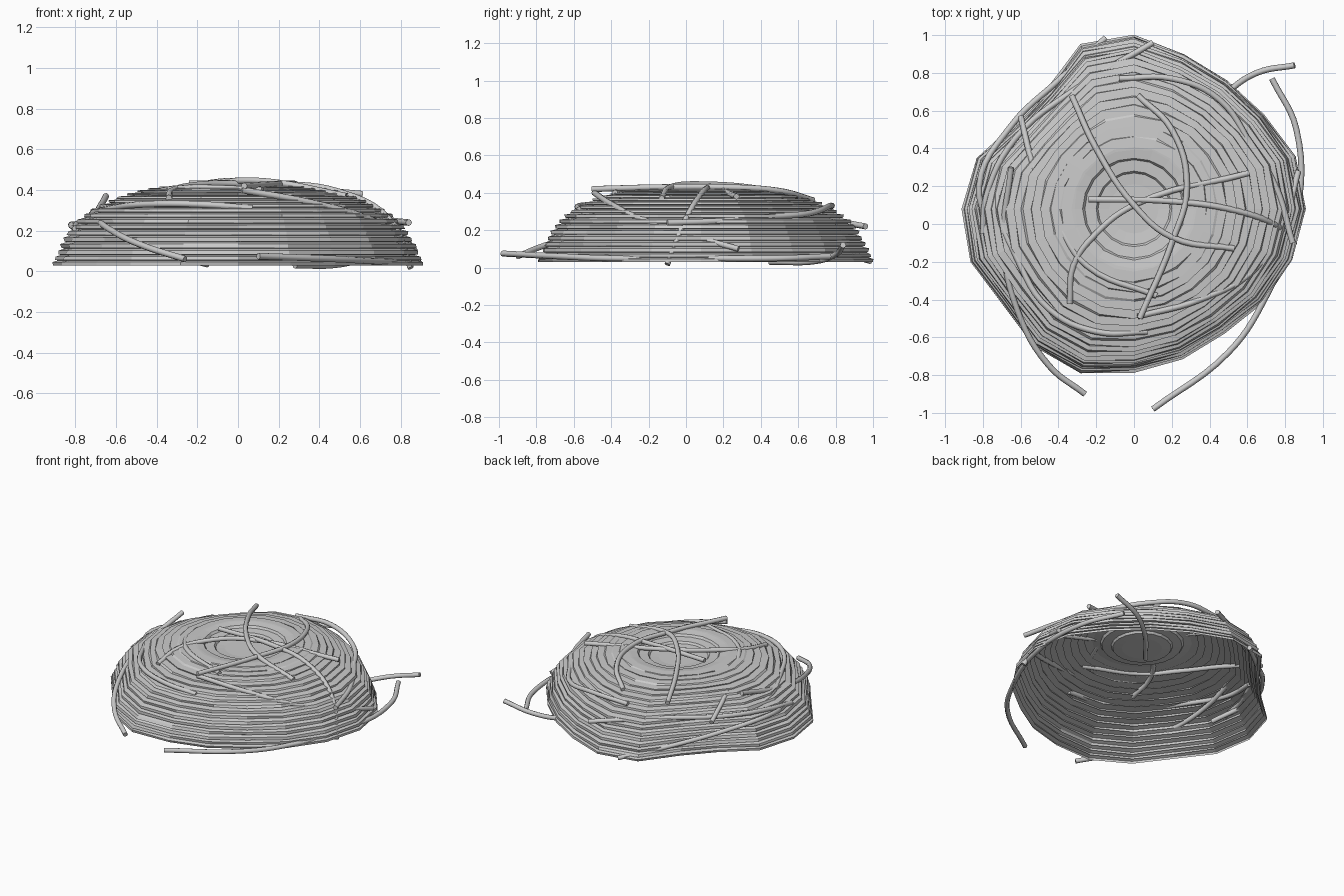
import bpy, bmesh, math, random

if "Cube" in bpy.data.objects:
    bpy.data.objects.remove(bpy.data.objects["Cube"])

random.seed(4)
CY = 0.08      # centre of the mound in y
SIDES = 20

# Uneven outline of the base: radius every 18 degrees, starting at +x
OUTLINE = [.91, .90, .85, .84, .86, .92, .91, .78, .77, .875,
           .91, .91, .86, .90, .915, .86, .83, .81, .84, .88]

# Overall slope of the mound: (radius, height)
SLOPE = [(.91, .03), (.885, .08), (.855, .14), (.82, .20), (.77, .255),
         (.70, .305), (.62, .345), (.53, .38), (.43, .405), (.33, .42)]
STEPS = 17


def slope_at(t):
    f = t * (len(SLOPE) - 1)
    i = min(int(f), len(SLOPE) - 2)
    f -= i
    a, b = SLOPE[i], SLOPE[i + 1]
    return a[0] + (b[0] - a[0]) * f, a[1] + (b[1] - a[1]) * f


# Stepped profile: every layer is a short wall with an overhanging lip
profile = []
for i in range(STEPS):
    r0, z0 = slope_at(i / STEPS)
    r1, z1 = slope_at((i + 1) / STEPS)
    profile.append((r0 + .006, z0, .006))
    profile.append((r0 + .003, z0 + (z1 - z0) * .6, .006))
    profile.append((r1 - .012, z0 + (z1 - z0) * .9, .006))
# Shallow dish at the top
profile += [(.33, .42, .003), (.27, .412, .003), (.26, .397, 0),
            (.20, .392, 0), (.19, .378, 0), (.13, .373, 0)]

bm = bmesh.new()
rings = []
for n, (r, z, jitter) in enumerate(profile):
    k = min(1, max(0, (r - .35) / .55))       # outline fades to a circle
    ring = []
    for s in range(SIDES):
        a = math.tau * s / SIDES
        rough = random.uniform(-jitter, jitter) if n else 0
        rr = r * (1 + (OUTLINE[s] / .91 - 1) * k) + rough
        if n == 0:
            rr = OUTLINE[s]
        ring.append(bm.verts.new((rr * math.cos(a), CY + rr * math.sin(a), z)))
    rings.append(ring)
for lo, hi in zip(rings, rings[1:]):
    for s in range(SIDES):
        t = (s + 1) % SIDES
        bm.faces.new((lo[s], lo[t], hi[t], hi[s]))
bm.faces.new(rings[-1])
mesh = bpy.data.meshes.new("mound_shell")
bm.to_mesh(mesh)
bm.free()
bpy.context.collection.objects.link(bpy.data.objects.new("mound_shell", mesh))


# Loose twigs laid over the mound
def twig(name, pts, radius=.016):
    cu = bpy.data.curves.new(name, 'CURVE')
    cu.dimensions = '3D'
    cu.bevel_depth = radius
    cu.bevel_resolution = 2
    cu.resolution_u = 6
    cu.use_fill_caps = True
    sp = cu.splines.new('BEZIER')
    sp.bezier_points.add(len(pts) - 1)
    for p, co in zip(sp.bezier_points, pts):
        p.co = co
        p.handle_left_type = p.handle_right_type = 'AUTO'
    ob = bpy.data.objects.new(name, cu)
    bpy.context.collection.objects.link(ob)
    bpy.ops.object.select_all(action='DESELECT')
    ob.select_set(True)
    bpy.context.view_layer.objects.active = ob
    bpy.ops.object.convert(target='MESH')
    bpy.ops.object.shade_smooth_by_angle(angle=math.radians(50))


# Twigs crossing the top
twig("twig_top_a", [(-.33, .68, .36), (-.2, .4, .42), (0, .1, .445), (.2, -.07, .435), (.53, -.13, .37)])
twig("twig_top_b", [(.61, .27, .38), (0, .1, .43), (-.2, -.05, .425), (-.32, -.22, .40), (-.34, -.42, .36)])
twig("twig_top_c", [(.02, .68, .36), (.2, .5, .41), (.28, .2, .43), (.2, -.1, .43), (.03, -.5, .42)])
twig("twig_top_d", [(-.24, .13, .43), (.2, .12, .43), (.5, .08, .39), (.74, 0, .26), (.85, -.1, .017)])
twig("twig_top_e", [(-.6, .57, .25), (-.53, .3, .34), (-.4, 0, .39), (-.25, -.22, .41), (.12, -.38, .40)])
# Twigs wrapped around the right side
twig("twig_right_low", [(.1, -.98, .075), (.5, -.68, .06), (.68, -.42, .05), (.86, .05, .05), (.86, .5, .05), (.73, .77, .06)])
twig("twig_right_mid", [(.02, -.49, .40), (.35, -.40, .34), (.64, -.24, .26), (.80, .03, .17), (.87, .28, .10)])
twig("twig_right_high", [(.84, -.1, .24), (.75, .2, .25), (.62, .42, .27), (.45, .66, .29), (.2, .77, .33), (-.08, .77, .32)])
twig("twig_back_right", [(.85, .84, .12), (.65, .80, .07), (.5, .70, .035), (.28, .45, .03)])
# Twigs wrapped around the left side
twig("twig_left_low", [(-.26, -.9, .06), (-.45, -.75, .12), (-.62, -.45, .2), (-.69, -.1, .27), (-.65, .3, .37)])
twig("twig_left_mid", [(.07, -.57, .31), (-.2, -.57, .33), (-.45, -.45, .33), (-.62, -.18, .31), (-.72, .1, .28), (-.68, .35, .24)])
twig("twig_back_left_a", [(-.15, .985, .035), (-.4, .76, .1), (-.65, .52, .18), (-.82, .2, .23), (-.73, -.08, .17)])
twig("twig_back_left_b", [(.1, .96, .22), (-.3, .72, .26), (-.63, .45, .26), (-.78, .15, .24), (-.8, -.05, .21)])
